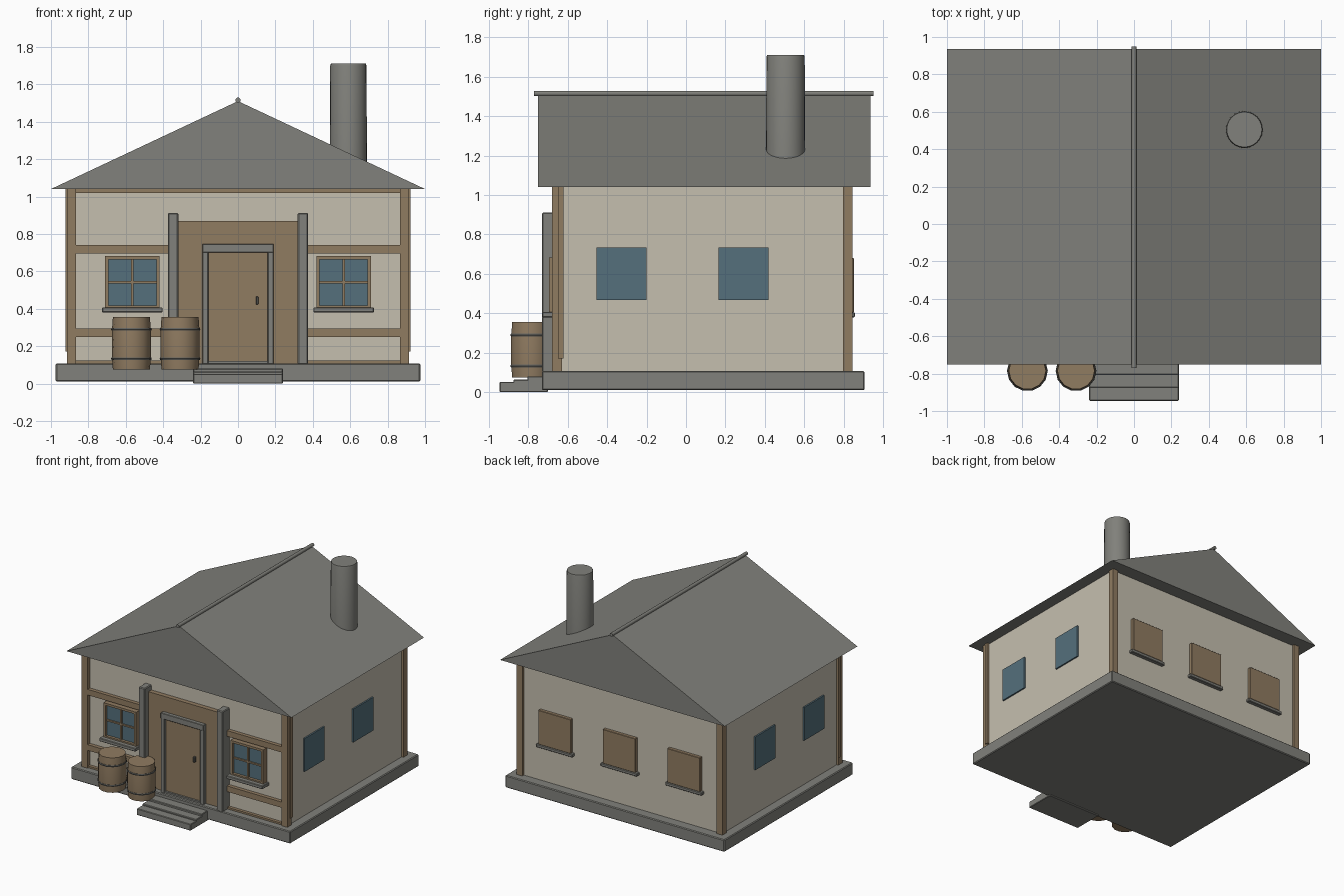
import bpy, math

cube = bpy.data.objects.get("Cube")
if cube:
    bpy.data.objects.remove(cube, do_unlink=True)


def material(name, color):
    m = bpy.data.materials.new(name)
    m.use_nodes = True
    m.diffuse_color = (*color, 1)
    m.node_tree.nodes["Principled BSDF"].inputs["Base Color"].default_value = (*color, 1)
    return m


STONE = material("grey stone", (0.22, 0.22, 0.20))
PLASTER = material("cream plaster", (0.56, 0.52, 0.43))
WOOD = material("brown wood", (0.28, 0.20, 0.12))
GLASS = material("blue glass", (0.09, 0.16, 0.20))
IRON = material("dark iron", (0.12, 0.12, 0.11))


def mesh_object(name, verts, faces, mat):
    me = bpy.data.meshes.new(name)
    me.from_pydata(verts, [], faces)
    me.materials.append(mat)
    ob = bpy.data.objects.new(name, me)
    bpy.context.collection.objects.link(ob)
    return ob


def box(name, x, y, z, mat, bevel=0):
    """Box from (min, max) ranges on each axis."""
    verts = [(a, b, c) for a in x for b in y for c in z]
    faces = [(0, 1, 3, 2), (4, 6, 7, 5), (0, 4, 5, 1),
             (2, 3, 7, 6), (0, 2, 6, 4), (1, 5, 7, 3)]
    ob = mesh_object(name, verts, faces, mat)
    if bevel:
        mod = ob.modifiers.new("bevel", "BEVEL")
        mod.width = bevel
        mod.segments = 1
    return ob


def lathe(name, center, profile, sides, mat):
    """Closed solid of revolution from (radius, z) points."""
    verts, faces = [], []
    for r, z in profile:
        for i in range(sides):
            a = 2 * math.pi * i / sides
            verts.append((center[0] + r * math.cos(a), center[1] + r * math.sin(a), z))
    for k in range(len(profile) - 1):
        for i in range(sides):
            j = (i + 1) % sides
            faces.append((k * sides + i, k * sides + j, (k + 1) * sides + j, (k + 1) * sides + i))
    last = (len(profile) - 1) * sides
    faces.append(tuple(reversed(range(sides))))
    faces.append(tuple(range(last, last + sides)))
    ob = mesh_object(name, verts, faces, mat)
    bpy.context.view_layer.objects.active = ob
    ob.select_set(True)
    bpy.ops.object.shade_smooth_by_angle(angle=math.radians(40))
    ob.select_set(False)
    return ob


def span(center, half):
    return (center - half, center + half)


# Foundation, steps and walls
box("foundation", (-0.975, 0.975), (-0.73, 0.905), (0.01, 0.108), STONE, 0.006)
for i, (front, top) in enumerate([(-0.945, 0.052), (-0.875, 0.064), (-0.805, 0.08)]):
    box(f"step_{i + 1}", (-0.24, 0.24), (front, -0.70), (0, top), STONE, 0.004)
box("walls", (-0.9, 0.9), (-0.645, 0.825), (0.1, 1.045), PLASTER)

# Roof prism with ridge pole
roof_verts = [(x, y, z) for y in (-0.75, 0.935) for x, z in ((-1, 1.04), (1, 1.04), (0, 1.51))]
mesh_object("roof", roof_verts,
            [(0, 1, 2), (5, 4, 3), (0, 3, 4, 1), (1, 4, 5, 2), (2, 5, 3, 0)], STONE)
ridge = lathe("ridge_pole", (0, 0), [(0.014, -0.86), (0.014, 0.86)], 10, STONE)
ridge.rotation_euler.x = math.pi / 2
ridge.location = (0, 0.09, 1.515)

# Chimney
lathe("chimney", (0.59, 0.505), [(0.1, 1.1), (0.097, 1.7), (0.094, 1.71)], 24, STONE)

# Timber framing and front windows on both sides
for side, s in (("left", 1), ("right", -1)):
    for end, y in (("front", -0.655), ("back", 0.82)):
        box(f"{end}_{side}_post", span(s * 0.89, 0.025), span(y, 0.025), (0.1, 1.045), WOOD)
    box(f"{side}_corner_strip", span(s * 0.913, 0.01), (-0.648, -0.622), (0.17, 1.045), WOOD)
    for part, z in (("upper", 0.717), ("lower", 0.272)):
        box(f"{part}_{side}_beam", span(s * 0.6, 0.275), (-0.675, -0.64), span(z, 0.023), WOOD)
    box(f"{side}_doorway_column", span(s * 0.347, 0.028), (-0.73, -0.64), (0.1, 0.912), STONE, 0.006)

    cx = s * 0.565
    box(f"front_{side}_glass", span(cx, 0.14), (-0.672, -0.64), (0.405, 0.675), GLASS)
    for j in (-1, 1):
        box(f"front_{side}_window_stile", span(cx + j * 0.137, 0.009), (-0.695, -0.64), (0.4, 0.682), WOOD)
        box(f"front_{side}_window_rail", span(cx, 0.146), (-0.694, -0.64), span(0.541 + j * 0.132, 0.009), WOOD)
    box(f"front_{side}_muntin_upright", span(cx, 0.006), (-0.685, -0.64), (0.4, 0.68), WOOD)
    box(f"front_{side}_muntin_cross", span(cx, 0.14), (-0.684, -0.64), span(0.541, 0.006), WOOD)
    box(f"front_{side}_sill", span(cx, 0.162), (-0.728, -0.64), (0.38, 0.407), STONE, 0.004)

    # Side windows
    for n, y in enumerate((-0.328, 0.292)):
        box(f"{side}_window_{n + 1}", span(s * 0.9, 0.012), span(y, 0.127), (0.468, 0.735), GLASS)

box("front_top_beam", (-0.865, 0.865), (-0.67, -0.64), (1.018, 1.045), WOOD)
box("front_bottom_beam", (-0.865, 0.865), (-0.67, -0.64), (0.1, 0.122), WOOD)

# Shuttered back windows
for n, cx in enumerate((-0.575, 0, 0.575)):
    box(f"back_shutter_{n + 1}", span(cx, 0.145), (0.82, 0.852), (0.405, 0.68), WOOD, 0.003)
    box(f"back_sill_{n + 1}", span(cx, 0.162), (0.82, 0.856), (0.38, 0.405), STONE, 0.004)

# Doorway
box("door_surround", (-0.32, 0.32), (-0.682, -0.64), (0.1, 0.87), WOOD)
box("door", (-0.165, 0.165), (-0.69, -0.64), (0.118, 0.705), WOOD)
for s in (-1, 1):
    box("door_jamb", span(s * 0.175, 0.016), (-0.71, -0.64), (0.1, 0.745), STONE, 0.003)
box("door_lintel", (-0.191, 0.191), (-0.712, -0.64), (0.7, 0.747), STONE, 0.003)
box("door_threshold", (-0.16, 0.16), (-0.705, -0.64), (0.1, 0.12), STONE)
box("door_handle", span(0.102, 0.007), (-0.708, -0.68), (0.422, 0.466), IRON, 0.003)

# Barrels with iron hoops
for n, cx in enumerate((-0.57, -0.31)):
    center = (cx, -0.785)
    lathe(f"barrel_{n + 1}", center,
          [(0.099, 0.075), (0.104, 0.14), (0.105, 0.215), (0.104, 0.285), (0.099, 0.355)], 14, WOOD)
    for z in (0.133, 0.29):
        lathe(f"barrel_{n + 1}_hoop", center,
              [(0.106, z - 0.007), (0.109, z), (0.106, z + 0.007)], 14, IRON)
